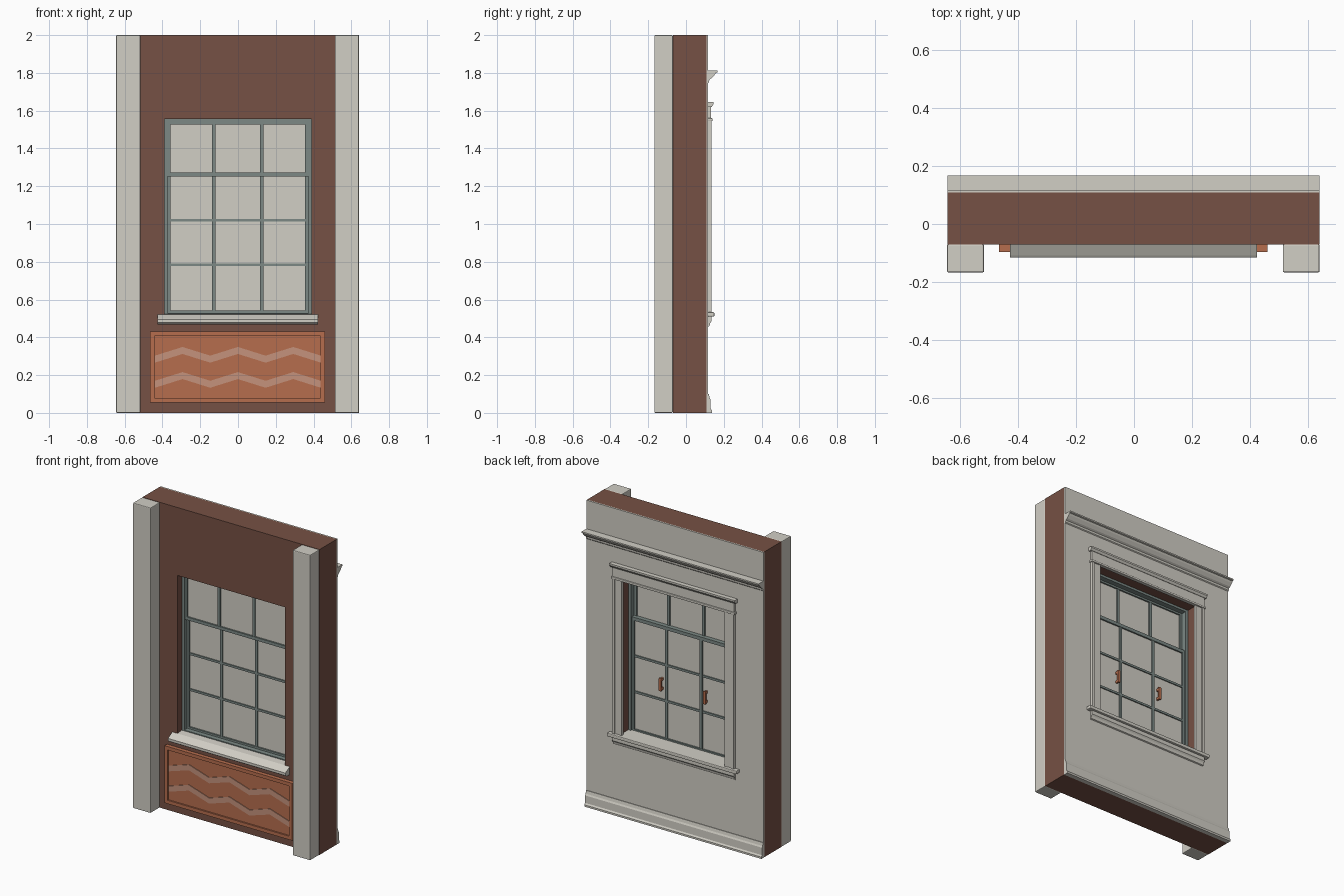
import bpy
import bmesh

cube = bpy.data.objects.get("Cube")
if cube:
    bpy.data.objects.remove(cube, do_unlink=True)


def material(name, rgb):
    m = bpy.data.materials.new(name)
    m.use_nodes = True
    m.diffuse_color = (*rgb, 1)
    m.node_tree.nodes["Principled BSDF"].inputs["Base Color"].default_value = (*rgb, 1)
    return m


STONE = material("pale_stone", (0.64, 0.62, 0.56))
BROWN = material("brown_brick", (0.18, 0.082, 0.058))
COPPER = material("terracotta", (0.47, 0.155, 0.076))
BAND = material("pale_terracotta", (0.56, 0.29, 0.20))
GREEN = material("grey_green_paint", (0.20, 0.25, 0.235))


def finish(name, bm, mat, bevel=0):
    bmesh.ops.recalc_face_normals(bm, faces=bm.faces)
    mesh = bpy.data.meshes.new(name)
    bm.to_mesh(mesh)
    bm.free()
    mesh.materials.append(mat)
    ob = bpy.data.objects.new(name, mesh)
    bpy.context.collection.objects.link(ob)
    if bevel:
        mod = ob.modifiers.new("soft_edges", "BEVEL")
        mod.width = bevel
        mod.segments = 2
    return ob


def prism(name, points, lo, hi, axis, mat, bevel=0):
    """Extrude a profile along x (points are y, z) or along y (points are x, z)."""
    bm = bmesh.new()
    place = (lambda p, d: (d, p[0], p[1])) if axis == "x" else (lambda p, d: (p[0], d, p[1]))
    a = [bm.verts.new(place(p, lo)) for p in points]
    b = [bm.verts.new(place(p, hi)) for p in points]
    bm.faces.new(a)
    bm.faces.new(b)
    for i in range(len(points)):
        j = (i + 1) % len(points)
        bm.faces.new((a[i], a[j], b[j], b[i]))
    return finish(name, bm, mat, bevel)


def corners(x0, x1, z0, z1):
    return [(x0, z0), (x1, z0), (x1, z1), (x0, z1)]


def box(name, x0, x1, y0, y1, z0, z1, mat, bevel=0):
    return prism(name, corners(x0, x1, z0, z1), y0, y1, "y", mat, bevel)


def ring(name, outer, inner, y0, y1, mat):
    """Rectangular slab with a rectangular hole through it."""
    bm = bmesh.new()
    o0, i0, o1, i1 = [[bm.verts.new((x, y, z)) for x, z in corners(*r)]
                      for y in (y0, y1) for r in (outer, inner)]
    for k in range(4):
        n = (k + 1) % 4
        for p, q in ((o0, i0), (i0, i1), (i1, o1), (o1, o0)):
            bm.faces.new((p[k], p[n], q[n], q[k]))
    return finish(name, bm, mat)


# Wall with its window opening, and the plaster on the inner side
WALL = (-0.643, 0.64, 0, 2)
OPENING = (-0.39, 0.39, 0.5, 1.555)
ring("brick_wall", WALL, OPENING, -0.07, 0.108, BROWN)
ring("plaster_lining", WALL, OPENING, 0.108, 0.117, STONE)

# Pilasters
for side, x0, x1 in (("right", -0.645, -0.517), ("left", 0.513, 0.64)):
    box(side + "_pilaster", x0, x1, -0.167, -0.07, 0, 2, STONE, 0.005)

# Terracotta panel with a raised rim and two zigzag bands
PANEL = (-0.465, 0.46, 0.055, 0.43)
FIELD = (-0.443, 0.438, 0.078, 0.407)
box("panel_field", -0.45, 0.45, -0.086, -0.07, 0.06, 0.42, COPPER)
ring("panel_rim", PANEL, FIELD, -0.096, -0.07, COPPER)
for name, base in (("upper_zigzag", 0.266), ("lower_zigzag", 0.133)):
    line = [(-0.44 + 0.1465 * i, base + 0.046 * (i % 2)) for i in range(7)]
    top = [(x, z + 0.037) for x, z in reversed(line)]
    prism(name, line + top, -0.09, -0.085, "y", BAND)

# Outer sill with a sloping top
prism("outer_sill", [(-0.02, 0.525), (-0.07, 0.52), (-0.108, 0.5), (-0.115, 0.495),
                     (-0.115, 0.478), (-0.1, 0.468), (-0.07, 0.468)],
      -0.39, 0.39, "x", STONE)
prism("outer_sill_nose", [(-0.07, 0.52), (-0.108, 0.5), (-0.115, 0.495),
                          (-0.115, 0.478), (-0.1, 0.468), (-0.07, 0.468)],
      -0.427, 0.424, "x", STONE)

# Window frame and the two sashes
ring("window_frame", (-0.39, 0.39, 0.515, 1.555), (-0.372, 0.372, 0.53, 1.54),
     -0.025, 0.04, GREEN)


def sash(name, z0, z1, y0, y1, rows):
    outer = (-0.373, 0.373, z0, z1)
    inner = (-0.358, 0.355, z0 + 0.02, z1 - 0.022)
    ring(name + "_sash", outer, inner, y0, y1, GREEN)
    mid = (y0 + y1) / 2
    box(name + "_glass", -0.365, 0.365, mid - 0.002, mid + 0.002, z0 + 0.01, z1 - 0.01, STONE)
    for i, x in enumerate((-0.128, 0.125)):
        box(f"{name}_upright_bar_{i}", x - 0.009, x + 0.009, mid - 0.01, mid + 0.01,
            inner[2], inner[3], GREEN)
    for i, z in enumerate(rows):
        box(f"{name}_cross_bar_{i}", -0.358, 0.355, mid - 0.009, mid + 0.009,
            z - 0.007, z + 0.007, GREEN)


sash("upper", 1.252, 1.55, -0.018, 0.006, ())
sash("lower", 0.522, 1.275, 0.006, 0.03, (0.785, 1.02))

# Pull handles on the lower sash
for side, x in (("right", -0.165), ("left", 0.155)):
    box(side + "_handle_grip", x - 0.01, x + 0.01, 0.036, 0.05, 0.85, 0.935, COPPER, 0.004)
    for end, z in (("lower", 0.862), ("upper", 0.923)):
        box(f"{side}_handle_{end}_post", x - 0.006, x + 0.006, 0.018, 0.04,
            z - 0.008, z + 0.008, COPPER)

# Inner window casing: side boards with edge beads, header and cap
for side, s in (("right", -1), ("left", 1)):
    for part, a, b, depth in (("casing", 0.375, 0.44, 0.13), ("casing_bead", 0.423, 0.441, 0.136),
                              ("casing_inner_bead", 0.374, 0.386, 0.134)):
        x0, x1 = sorted((a * s, b * s))
        box(f"{side}_{part}", x0, x1, 0.115, depth, 0.53, 1.55, STONE)
box("header_board", -0.442, 0.442, 0.115, 0.133, 1.555, 1.63, STONE)
box("header_bead", -0.448, 0.448, 0.115, 0.14, 1.545, 1.56, STONE, 0.003)
prism("header_cap", [(0.115, 1.62), (0.136, 1.62), (0.146, 1.634), (0.146, 1.645), (0.115, 1.645)],
      -0.455, 0.455, "x", STONE)

# Inner stool and apron
box("inner_ledge", -0.39, 0.39, 0.03, 0.12, 0.505, 0.533, STONE)
box("inner_stool", -0.47, 0.47, 0.115, 0.15, 0.51, 0.533, STONE, 0.005)
prism("inner_apron", [(0.115, 0.455), (0.124, 0.46), (0.128, 0.475), (0.135, 0.485),
                      (0.135, 0.512), (0.115, 0.512)], -0.442, 0.442, "x", STONE)

# Picture rail and skirting board
prism("picture_rail", [(0.115, 1.745), (0.122, 1.752), (0.124, 1.765), (0.136, 1.772),
                       (0.152, 1.79), (0.158, 1.8), (0.167, 1.803), (0.167, 1.812), (0.115, 1.812)],
      -0.643, 0.64, "x", STONE)
prism("skirting_board", [(0.115, 0), (0.138, 0), (0.138, 0.012), (0.131, 0.022), (0.13, 0.07),
                         (0.125, 0.08), (0.121, 0.1), (0.115, 0.1)], -0.643, 0.64, "x", STONE)
